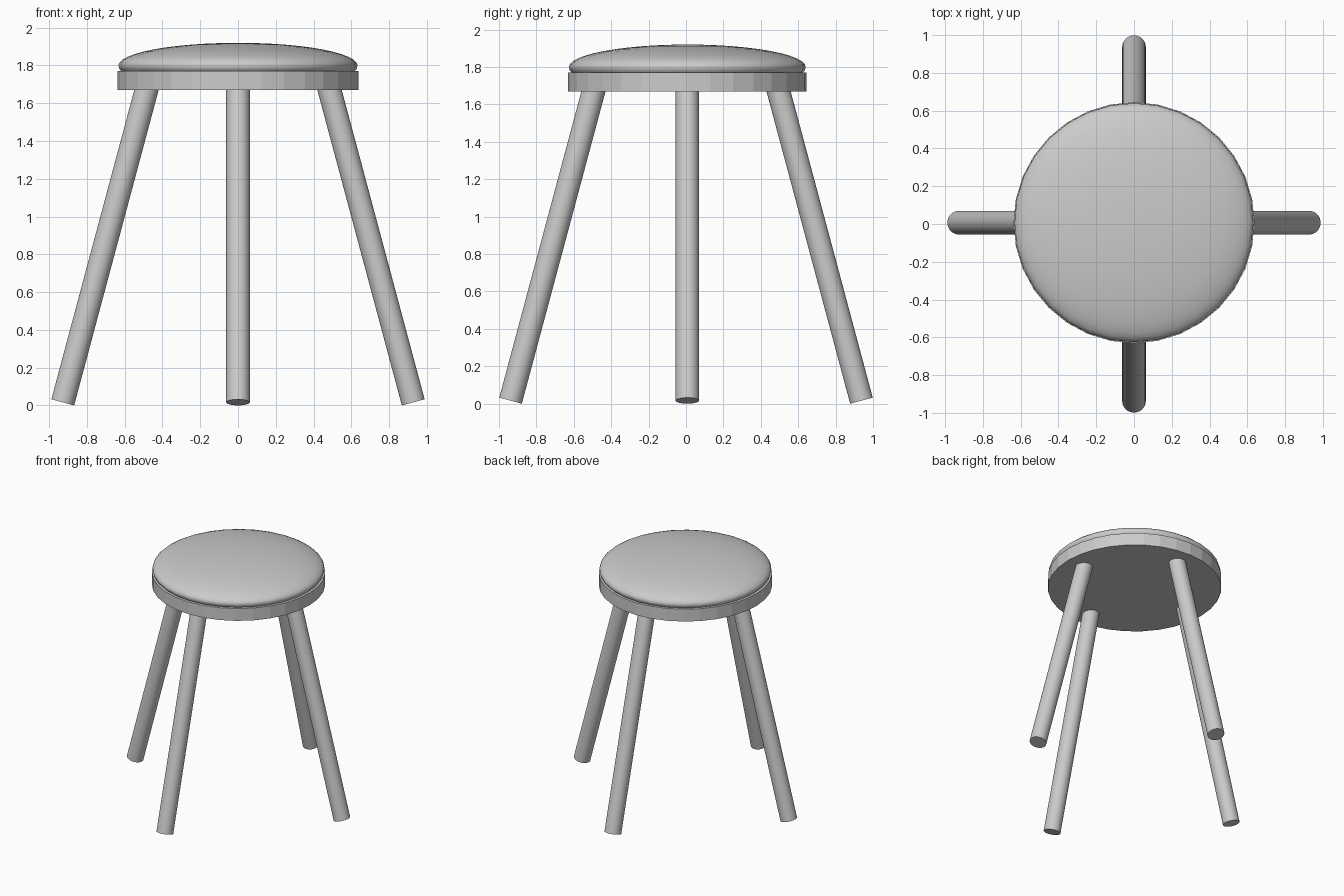
import bpy, bmesh
from math import sin, cos, pi, radians
from mathutils import Matrix, Vector

if "Cube" in bpy.data.objects:
    bpy.data.objects.remove(bpy.data.objects["Cube"])

SEAT_Y = 0.007
SIDES = 32


def smooth(obj):
    bpy.ops.object.select_all(action='DESELECT')
    obj.select_set(True)
    bpy.context.view_layer.objects.active = obj
    bpy.ops.object.shade_smooth_by_angle(angle=radians(35))


def cylinder(name, radius, start, end):
    start, end = Vector(start), Vector(end)
    axis = end - start
    bpy.ops.mesh.primitive_cylinder_add(
        vertices=SIDES, radius=radius, depth=axis.length,
        location=(start + end) / 2,
        rotation=axis.to_track_quat('Z', 'Y').to_euler())
    obj = bpy.context.object
    obj.name = name
    return obj


def lathe(name, profile, location):
    # Spin an (r, z) profile that starts and ends on the axis
    bm = bmesh.new()
    verts = [bm.verts.new((r, 0, z)) for r, z in profile]
    edges = [bm.edges.new(p) for p in zip(verts, verts[1:])]
    bmesh.ops.spin(bm, geom=verts + edges, axis=(0, 0, 1), cent=(0, 0, 0),
                   angle=2 * pi, steps=SIDES, use_merge=True)
    bmesh.ops.remove_doubles(bm, verts=bm.verts, dist=1e-4)
    bmesh.ops.recalc_face_normals(bm, faces=bm.faces)
    mesh = bpy.data.meshes.new(name)
    bm.to_mesh(mesh)
    bm.free()
    obj = bpy.data.objects.new(name, mesh)
    obj.location = location
    bpy.context.collection.objects.link(obj)
    return obj


# Flat round seat board
cylinder("seat_board", 0.638, (0, SEAT_Y, 1.67), (0, SEAT_Y, 1.77))

# Domed cushion with a rounded, slightly tucked lower edge
dome = [(0.633 * cos(i * pi / 24), 1.80 + 0.12 * sin(i * pi / 24)) for i in range(12)]
profile = [(0, 1.77), (0.618, 1.77), (0.629, 1.783)] + dome + [(0, 1.92)]
smooth(lathe("cushion", profile, (0, SEAT_Y, 0)))

# Four splayed legs, square-cut across their 15 degree tilt
legs = [("right_leg", 0, 0.928), ("back_leg", 90, 0.938),
        ("left_leg", 180, 0.928), ("front_leg", 270, 0.938)]
for name, angle, reach in legs:
    turn = Matrix.Rotation(radians(angle), 3, 'Z')
    offset = Vector((0, SEAT_Y if angle % 180 == 0 else 0, 0))
    foot = Vector((reach, 0, 0.016))
    top = foot + 1.74 * Vector((-sin(radians(15)), 0, cos(radians(15))))
    smooth(cylinder(name, 0.0625, turn @ foot + offset, turn @ top + offset))
